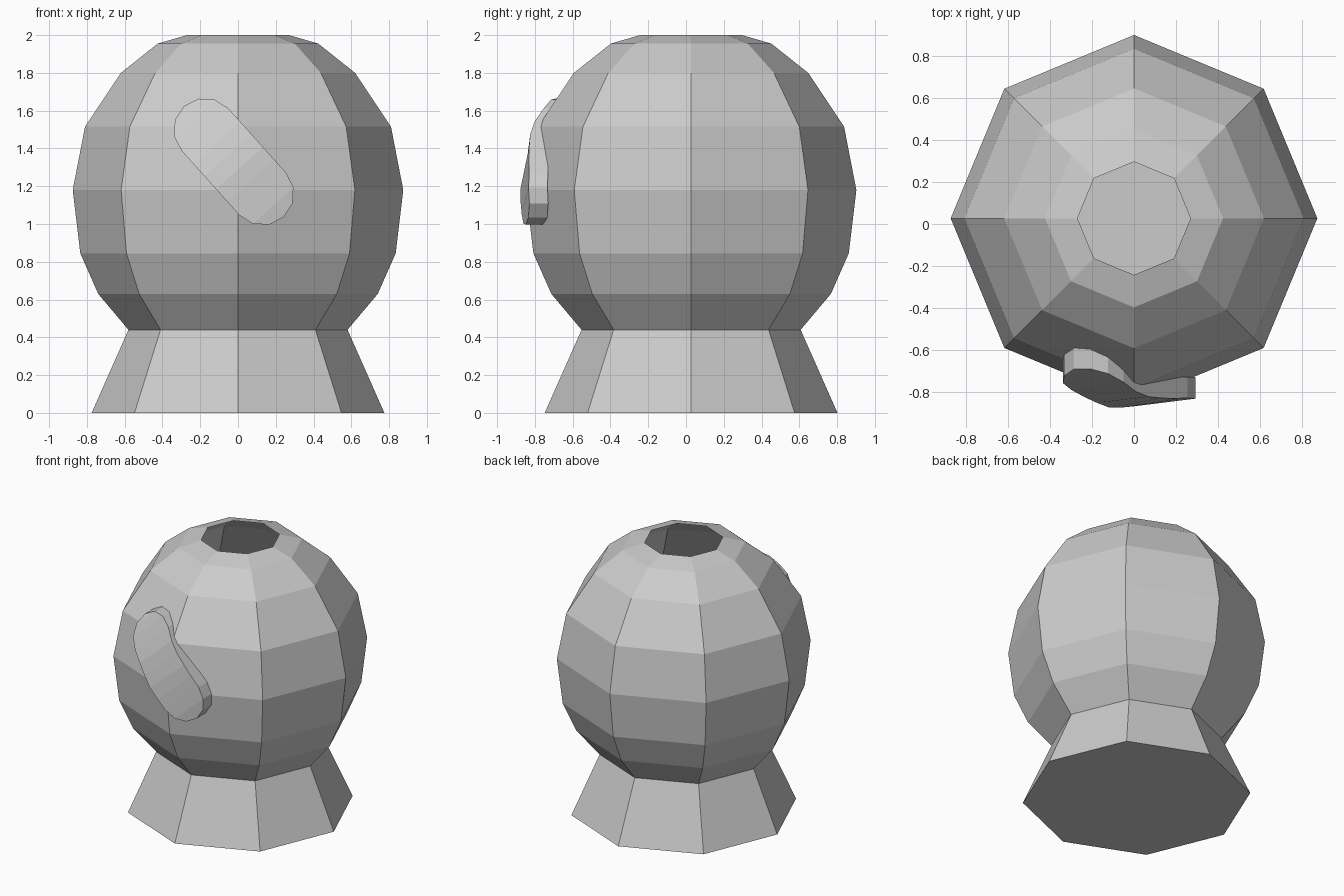
import bpy, bmesh, math
from mathutils import Vector

if "Cube" in bpy.data.objects:
    bpy.data.objects.remove(bpy.data.objects["Cube"])

CY = 0.027
PROFILE = [(0.775, 0), (0.58, 0.44), (0.74, 0.63), (0.835, 0.845), (0.875, 1.18),
           (0.81, 1.515), (0.62, 1.8), (0.425, 1.955), (0.27, 2.0)]


def finish(bm, name):
    bmesh.ops.recalc_face_normals(bm, faces=bm.faces)
    mesh = bpy.data.meshes.new(name)
    bm.to_mesh(mesh)
    bm.free()
    obj = bpy.data.objects.new(name, mesh)
    bpy.context.collection.objects.link(obj)
    return obj


def body_radius(z):
    for (r0, z0), (r1, z1) in zip(PROFILE, PROFILE[1:]):
        if z0 <= z <= z1:
            return r0 + (r1 - r0) * (z - z0) / (z1 - z0)


# Hollow eight-sided bowl on a flared foot, open at the top
bm = bmesh.new()
rings = [[bm.verts.new((r * math.cos(k * math.pi / 4), CY + r * math.sin(k * math.pi / 4), z))
          for k in range(8)] for r, z in PROFILE]
for a, b in zip(rings, rings[1:]):
    for k in range(8):
        n = (k + 1) % 8
        bm.faces.new((a[k], a[n], b[n], b[k]))
bm.faces.new(rings[0][::-1])
finish(bm, "bowl_body")

# Slanted rounded strip that follows the curve of the bowl
RAD, THICK = 0.167, 0.10
start, end = Vector((-0.175, 1.50)), Vector((0.13, 1.16))
length = (end - start).length
axis = (end - start) / length
side = Vector((-axis.y, axis.x))

# stations along the strip: (distance, half width)
cap = [(RAD * math.cos(math.radians(t)), RAD * math.sin(math.radians(t))) for t in (0, 30, 60)]
stations = [(-d, w) for d, w in cap]
stations += [(length * i / 5, RAD) for i in range(6)]
stations += [(length + d, w) for d, w in reversed(cap)]

bm = bmesh.new()


def strip_vert(s, w):
    p = start + axis * s + side * w
    r = body_radius(p.y) + 0.037
    return bm.verts.new((p.x, CY - math.sqrt(r * r - p.x * p.x), p.y))


rows = []
for s, w in stations:
    rows.append([strip_vert(s, 0)] if w < 1e-6 else [strip_vert(s, -w), strip_vert(s, w)])
for a, b in zip(rows, rows[1:]):
    bm.faces.new(a + b[::-1])
ext = bmesh.ops.extrude_face_region(bm, geom=bm.faces[:], use_keep_orig=True)
moved = [g for g in ext["geom"] if isinstance(g, bmesh.types.BMVert)]
bmesh.ops.translate(bm, verts=moved, vec=(0, THICK, 0))
finish(bm, "slanted_strip")
